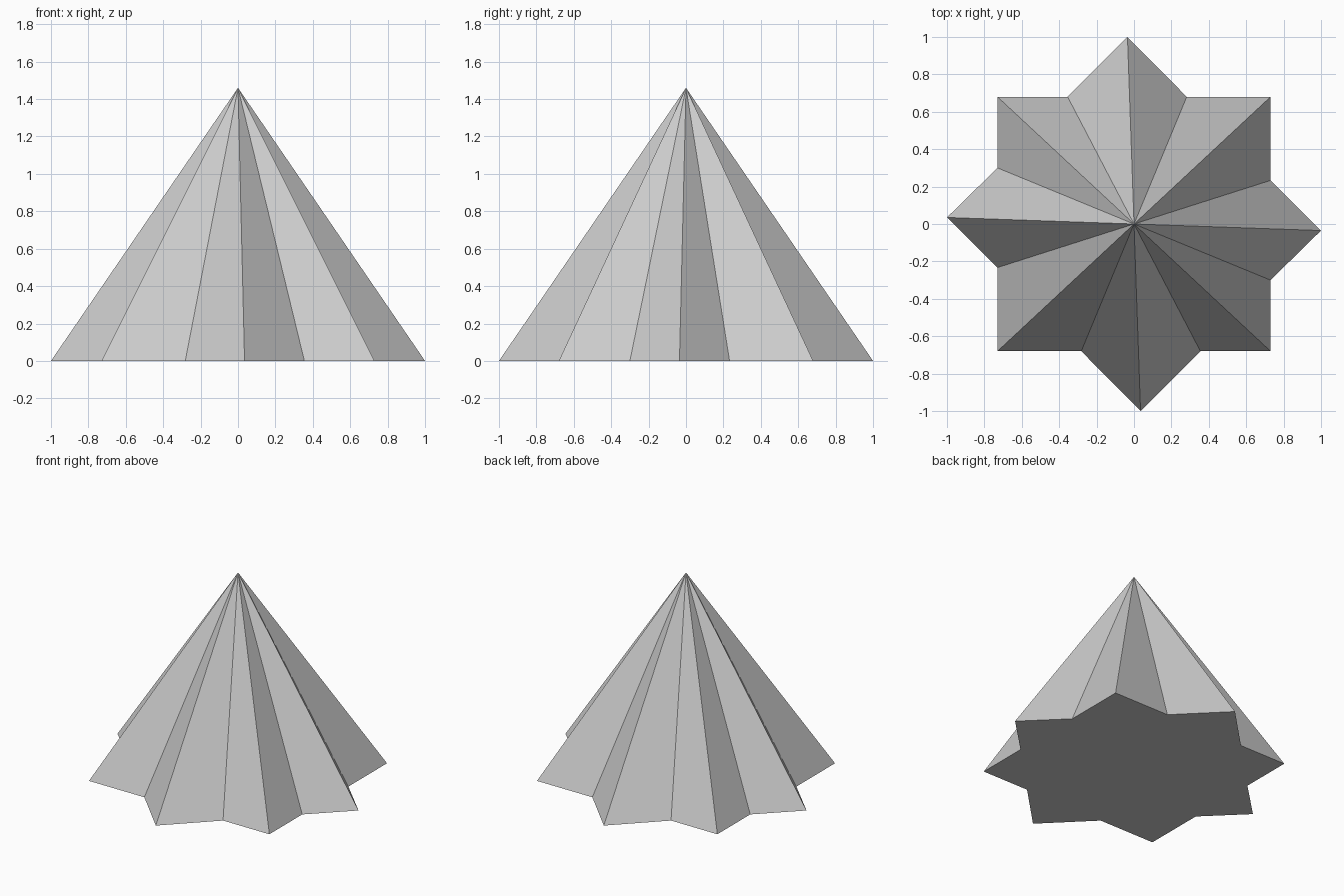
import bpy
import bmesh

cube = bpy.data.objects.get("Cube")
if cube:
    bpy.data.objects.remove(cube, do_unlink=True)


def make_material(name, colour):
    mat = bpy.data.materials.new(name)
    mat.use_nodes = True
    mat.diffuse_color = colour
    mat.node_tree.nodes["Principled BSDF"].inputs["Base Color"].default_value = colour
    return mat


HEIGHT = 1.46
SIDE_X, SIDE_Y = 0.73, 0.68    # walls of the square corners
TIP = 0.035                    # sideways twist of the four pointed tips

# Half of the star outline, counter-clockwise; the rest is its half turn
half = [
    (-TIP, 1.0), (-0.355, SIDE_Y), (-SIDE_X, SIDE_Y), (-SIDE_X, 0.30),
    (-1.0, TIP), (-SIDE_X, -0.233), (-SIDE_X, -SIDE_Y), (-0.282, -SIDE_Y),
]
outline = half + [(-x, -y) for x, y in half]

# Eight-pointed pyramid: closed star base with a fan of flat sides to the apex
bm = bmesh.new()
ring = [bm.verts.new((x, y, 0)) for x, y in outline]
apex = bm.verts.new((0, 0, HEIGHT))
bm.faces.new(list(reversed(ring)))
for a, b in zip(ring, ring[1:] + ring[:1]):
    bm.faces.new((a, b, apex))

mesh = bpy.data.meshes.new("star_pyramid")
bm.to_mesh(mesh)
bm.free()
mesh.materials.append(make_material("light grey", (0.604, 0.604, 0.604, 1)))
pyramid = bpy.data.objects.new("star_pyramid", mesh)
bpy.context.collection.objects.link(pyramid)
